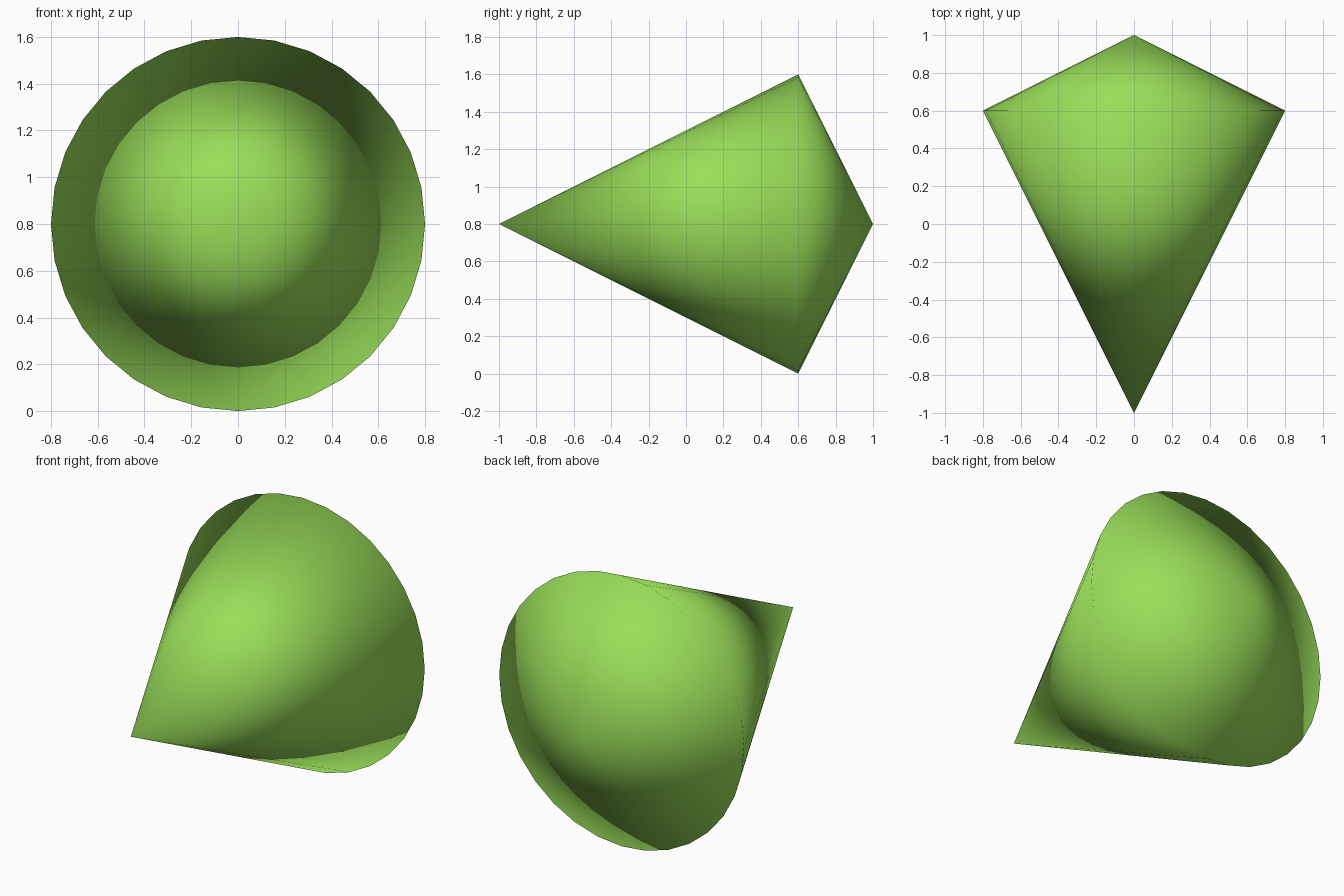
import bpy, bmesh, math

if "Cube" in bpy.data.objects:
    bpy.data.objects.remove(bpy.data.objects["Cube"])

SIDES = 32
RADIUS = 0.8
RIM_Y = 0.6
CENTRE_Z = 0.8

# Green surface colour
green = bpy.data.materials.new("lime_green")
green.diffuse_color = (0.32, 0.73, 0.10, 1.0)
green.use_nodes = True
green.node_tree.nodes["Principled BSDF"].inputs["Base Color"].default_value = green.diffuse_color

# Double-ended cone lying along y: long point to the front, short point to the back
bm = bmesh.new()
front = bm.verts.new((0, -1, CENTRE_Z))
back = bm.verts.new((0, 1, CENTRE_Z))
rim = []
for i in range(SIDES):
    a = 2 * math.pi * i / SIDES
    rim.append(bm.verts.new((RADIUS * math.cos(a), RIM_Y, CENTRE_Z + RADIUS * math.sin(a))))
for i in range(SIDES):
    p, q = rim[i], rim[(i + 1) % SIDES]
    bm.faces.new((front, p, q))
    bm.faces.new((back, q, p))
bmesh.ops.recalc_face_normals(bm, faces=bm.faces[:])

# Smooth over the whole body, rim included
for f in bm.faces:
    f.smooth = True

mesh = bpy.data.meshes.new("double_cone")
bm.to_mesh(mesh)
bm.free()
mesh.materials.append(green)
body = bpy.data.objects.new("double_cone", mesh)
bpy.context.collection.objects.link(body)
